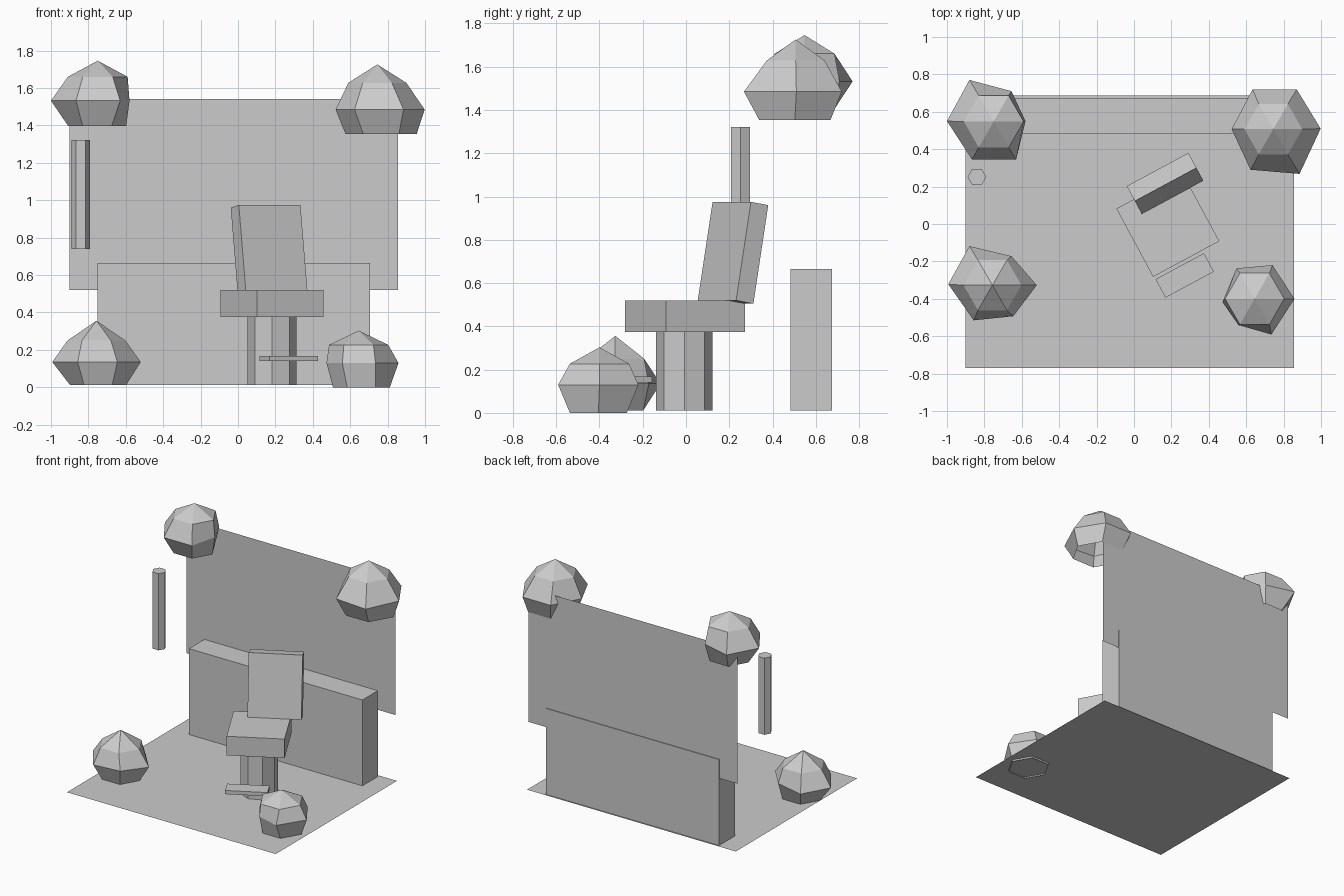
import bpy, math
from mathutils import Matrix, Vector

if "Cube" in bpy.data.objects:
    bpy.data.objects.remove(bpy.data.objects["Cube"])

grey = bpy.data.materials.new("plain grey")
grey.diffuse_color = (0.6, 0.6, 0.6, 1)
grey.use_nodes = True
grey.node_tree.nodes["Principled BSDF"].inputs["Base Color"].default_value = grey.diffuse_color


def add_mesh(name, verts, faces):
    mesh = bpy.data.meshes.new(name)
    mesh.from_pydata([tuple(v) for v in verts], [], faces)
    mesh.materials.append(grey)
    mesh.update()
    obj = bpy.data.objects.new(name, mesh)
    bpy.context.collection.objects.link(obj)
    return obj


def box(name, lo, hi, matrix=Matrix()):
    verts = [matrix @ Vector((x, y, z))
             for z in (lo[2], hi[2])
             for x, y in ((lo[0], lo[1]), (hi[0], lo[1]), (hi[0], hi[1]), (lo[0], hi[1]))]
    faces = [(3, 2, 1, 0), (4, 5, 6, 7)]
    faces += [(i, (i + 1) % 4, (i + 1) % 4 + 4, i + 4) for i in range(4)]
    return add_mesh(name, verts, faces)


def ring(n, r, x, y, z):
    return [(x + r * math.cos(math.tau * i / n), y + r * math.sin(math.tau * i / n), z)
            for i in range(n)]


def prism(name, n, r, x, y, z0, z1):
    faces = [tuple(reversed(range(n))), tuple(range(n, 2 * n))]
    faces += [(i, (i + 1) % n, (i + 1) % n + n, i + n) for i in range(n)]
    return add_mesh(name, ring(n, r, x, y, z0) + ring(n, r, x, y, z1), faces)


def bush(name, base, base_r, apex, top_r, heights, middle):
    """Open-bottomed six-sided dome: regular base and upper rings, uneven middle ring."""
    z0, z1, z2 = heights
    verts = ring(6, base_r, base[0], base[1], z0)
    verts += [(x, y, z1) for x, y in middle]
    verts += ring(6, top_r, apex[0], apex[1], z2)
    verts.append(apex)
    faces = []
    for i in range(6):
        j = (i + 1) % 6
        faces += [(i, j, j + 6, i + 6), (i + 6, j + 6, j + 12, i + 12), (i + 12, j + 12, 18)]
    return add_mesh(name, verts, faces)


# Floor and rear wall panel (single sheets)
add_mesh("floor", [(-.9, -.769, .012), (.856, -.769, .012), (.856, .687, .012), (-.9, .687, .012)],
         [(0, 1, 2, 3)])
add_mesh("wall_panel", [(-.9, .668, .52), (.856, .668, .52), (.856, .668, 1.54), (-.9, .668, 1.54)],
         [(0, 1, 2, 3)])

# Counter and hanging pole
box("counter", (-.75, .484, .012), (.707, .674, .665))
prism("hanging_pole", 6, .05, -.84, .252, .74, 1.322)

# Chair, turned on its pedestal
turn = Matrix.Rotation(math.radians(28.3), 4, 'Z')
prism("chair_pedestal", 8, .131, .183, -.008, .012, .38)
box("chair_seat", (-.201, -.207, .375), (.201, .207, .52),
    Matrix.Translation((.181, -.005, 0)) @ turn)
box("chair_back", (-.187, 0, 0), (.187, .092, .462),
    Matrix.Translation((.206, .143, .52)) @ turn @ Matrix.Rotation(math.radians(-9.7), 4, 'X'))
box("footrest", (-.147, -.056, .14), (.147, .056, .168),
    Matrix.Translation((.271, -.275, 0)) @ turn)

# Bushes: two on the floor, two at the upper wall corners
bush("bush_front_right", (.66, -.405), .152, (.645, -.4, .303), .158, (0, .13, .227),
     [(.858, -.4), (.74, -.22), (.548, -.237), (.473, -.417), (.558, -.54), (.735, -.591)])
bush("bush_front_left", (-.748, -.327), .15, (-.757, -.327, .356), .155, (.012, .135, .25),
     [(-.52, -.327), (-.655, -.172), (-.88, -.118), (-.993, -.322), (-.857, -.515), (-.645, -.493)])
bush("bush_back_right", (.765, .503), .19, (.745, .507, 1.726), .155, (1.353, 1.485, 1.628),
     [(.998, .51), (.87, .72), (.634, .72), (.522, .507), (.623, .29), (.885, .268)])
bush("bush_back_left", (-.753, .547), .155, (-.75, .548, 1.746), .16, (1.397, 1.532, 1.66),
     [(-.58, .55), (-.655, .71), (-.88, .77), (-1.0, .55), (-.866, .345), (-.63, .345)])
